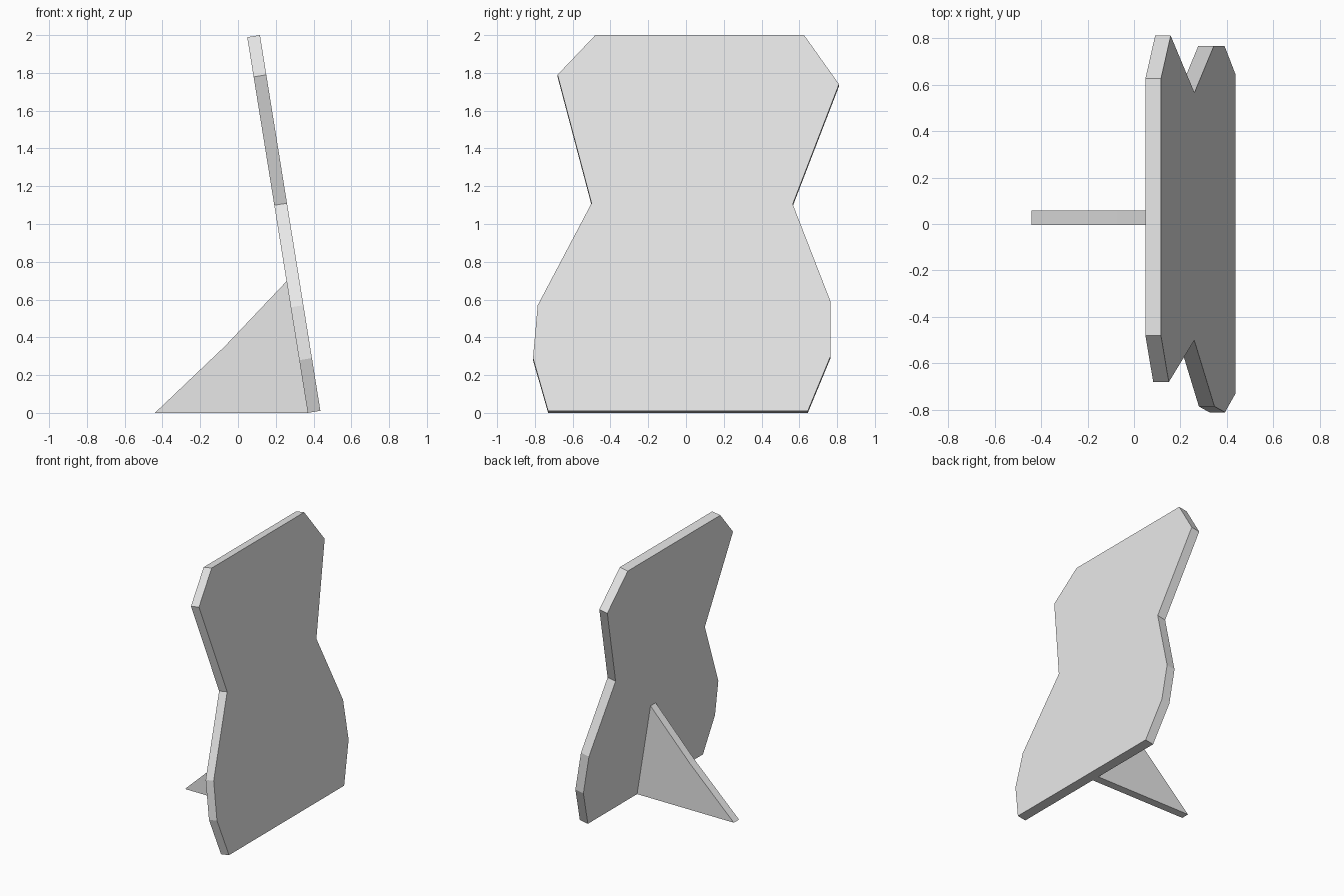
import bpy
import bmesh
from mathutils import Vector

cube = bpy.data.objects.get("Cube")
if cube:
    bpy.data.objects.remove(cube, do_unlink=True)

grey = bpy.data.materials.new("light grey")
grey.use_nodes = True
grey.diffuse_color = (0.8, 0.8, 0.8, 1)
grey.node_tree.nodes["Principled BSDF"].inputs["Base Color"].default_value = (0.8, 0.8, 0.8, 1)


def slab(name, outline, offset):
    """Flat outline extruded along an offset into a closed slab."""
    bm = bmesh.new()
    face = bm.faces.new([bm.verts.new(p) for p in outline])
    ext = bmesh.ops.extrude_face_region(bm, geom=[face], use_keep_orig=True)
    moved = [v for v in ext["geom"] if isinstance(v, bmesh.types.BMVert)]
    bmesh.ops.translate(bm, verts=moved, vec=Vector(offset))
    bmesh.ops.recalc_face_normals(bm, faces=bm.faces)
    mesh = bpy.data.meshes.new(name)
    bm.to_mesh(mesh)
    bm.free()
    mesh.materials.append(grey)
    obj = bpy.data.objects.new(name, mesh)
    bpy.context.collection.objects.link(obj)
    return obj


# Leaning board: waisted outline as (y, z) on its front face
FOOT_X, LEAN = 0.438, 0.161
THICKNESS = Vector((-0.067, 0, -0.011))
profile = [(-0.73, 0.011), (-0.81, 0.29), (-0.785, 0.57), (-0.5, 1.11),
           (-0.68, 1.79), (-0.48, 2.0), (0.625, 2.0), (0.81, 1.74),
           (0.565, 1.105), (0.765, 0.59), (0.765, 0.3), (0.645, 0.011)]
slab("board", [(FOOT_X - LEAN * z, y, z) for y, z in profile], THICKNESS)

# Upright fin propping the board from behind, as (x, z)
fin = [(-0.44, 0), (-0.07, 0.352), (0.26, 0.7), (0.371, 0)]
slab("support_fin", [(x, -0.005, z) for x, z in fin], (0, 0.062, 0))
